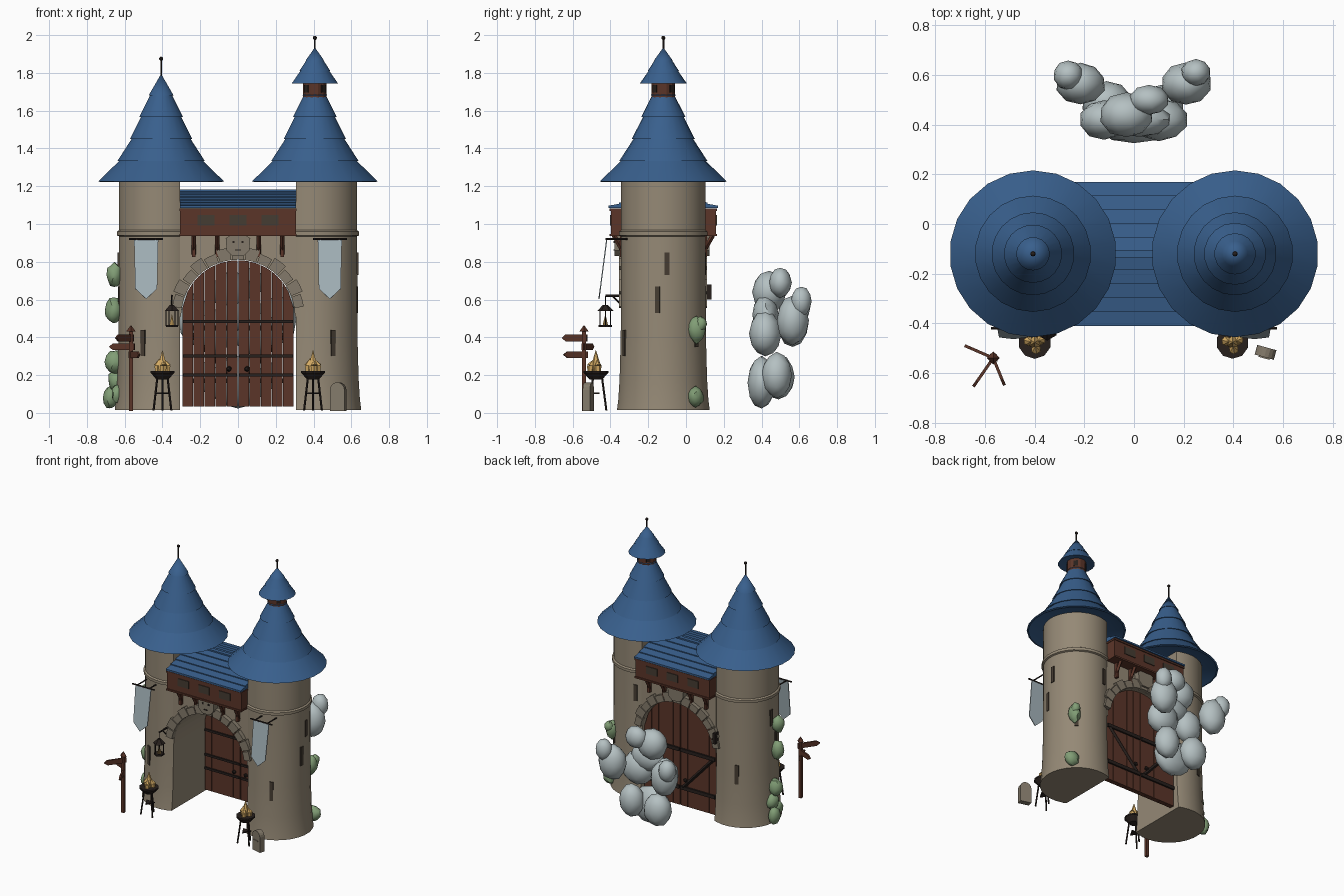
import bpy, bmesh, math, random
from mathutils import Matrix, Vector

if "Cube" in bpy.data.objects:
    bpy.data.objects.remove(bpy.data.objects["Cube"])

random.seed(4)
COLOURS = {
    "stone": (.30, .25, .18), "trim_stone": (.23, .195, .145), "roof_blue": (.04, .115, .265),
    "wood": (.105, .036, .022), "dark_iron": (.02, .014, .012), "slit_brown": (.06, .045, .032),
    "smoke_grey": (.46, .53, .54), "banner_grey": (.38, .46, .50), "leaf_green": (.22, .34, .18),
    "flame": (.68, .42, .13)}
MATS = {}
for key, c in COLOURS.items():
    MATS[key] = bpy.data.materials.new(key)
    MATS[key].diffuse_color = (*c, 1)

TX, TY = .407, -.12        # tower centre
T = Matrix.Translation


def finish(bm, name, mat, smooth=False):
    bmesh.ops.recalc_face_normals(bm, faces=bm.faces)
    me = bpy.data.meshes.new(name)
    bm.to_mesh(me)
    bm.free()
    me.materials.append(MATS[mat])
    ob = bpy.data.objects.new(name, me)
    bpy.context.collection.objects.link(ob)
    if smooth:
        bpy.ops.object.select_all(action='DESELECT')
        ob.select_set(True)
        bpy.context.view_layer.objects.active = ob
        bpy.ops.object.shade_smooth_by_angle(angle=math.radians(40))
    return ob


def box(bm, c, s, rot=Matrix()):
    bmesh.ops.create_cube(bm, size=1, matrix=T(c) @ rot @ Matrix.Diagonal((*s, 1)))


def bar(bm, a, b, r, n=6, r2=None):
    a, b = Vector(a), Vector(b)
    q = (b - a).to_track_quat('Z', 'Y').to_matrix().to_4x4()
    bmesh.ops.create_cone(bm, cap_ends=True, segments=n, radius1=r, radius2=r if r2 is None else r2,
                          depth=(b - a).length, matrix=T((a + b) / 2) @ q)


def prism(bm, pts, d0, d1, m=Matrix()):
    """Polygon in x,z pushed along y."""
    v0 = [bm.verts.new(m @ Vector((x, d0, z))) for x, z in pts]
    v1 = [bm.verts.new(m @ Vector((x, d1, z))) for x, z in pts]
    bm.faces.new(v0)
    bm.faces.new(v1[::-1])
    for i in range(len(pts)):
        j = (i + 1) % len(pts)
        bm.faces.new((v0[i], v0[j], v1[j], v1[i]))


def revolve(bm, prof, n, cx, cy):
    """Profile of (radius, z) turned round a vertical axis, with caps."""
    rings = []
    for r, z in prof:
        if r == 0:
            rings.append([bm.verts.new((cx, cy, z))] * n)
        else:
            rings.append([bm.verts.new((cx + r * math.cos(2 * math.pi * (i + .5) / n),
                                        cy + r * math.sin(2 * math.pi * (i + .5) / n), z)) for i in range(n)])
    for a, b in zip(rings, rings[1:]):
        for i in range(n):
            j = (i + 1) % n
            bm.faces.new(list(dict.fromkeys((a[i], a[j], b[j], b[i]))))
    for ring, (r, z) in ((rings[0], prof[0]), (rings[-1], prof[-1])):
        if r:
            bm.faces.new(ring)


def arc(r, a0, a1, n, z=.51):
    return [(r * math.cos(math.radians(a0 + (a1 - a0) * i / n)),
             z + r * math.sin(math.radians(a0 + (a1 - a0) * i / n))) for i in range(n + 1)]


# Towers, sliced flat where they face the gate passage
body = [(.247, .015), (.24, .07), (.233, .18), (.227, .40), (.225, .935), (.236, .94), (.236, .96),
        (.225, .967), (.225, 1.24)]
for s, side in ((-1, "left"), (1, "right")):
    bm = bmesh.new()
    revolve(bm, body, 28, s * TX, TY)
    cut = bmesh.ops.bisect_plane(bm, geom=bm.verts[:] + bm.edges[:] + bm.faces[:], plane_co=(s * .307, 0, 0),
                                 plane_no=(-s, 0, 0), clear_outer=True)["geom_cut"]
    bmesh.ops.contextual_create(bm, geom=[e for e in cut if isinstance(e, bmesh.types.BMEdge)])
    finish(bm, side + "_tower", "stone", True)

# Tiered cone roofs
tiers = [(.215, 1.262), (.325, 1.222), (.336, 1.226), (.222, 1.336), (.234, 1.333), (.156, 1.453), (.167, 1.450),
         (.106, 1.57), (.117, 1.567), (.058, 1.683)]
bm = bmesh.new()
revolve(bm, tiers + [(.067, 1.680), (0, 1.795)], 22, -TX, TY)
finish(bm, "left_tower_roof", "roof_blue", True)
bm = bmesh.new()
revolve(bm, tiers + [(.067, 1.680), (.06, 1.69)], 22, TX, TY)
finish(bm, "right_tower_roof", "roof_blue", True)
bm = bmesh.new()
revolve(bm, [(.065, 1.67), (.065, 1.76)], 12, TX, TY)
finish(bm, "turret_neck", "wood")
bm = bmesh.new()
revolve(bm, [(.06, 1.755), (.125, 1.743), (.077, 1.812), (.083, 1.81), (.045, 1.868), (.05, 1.865), (0, 1.935)],
        18, TX, TY)
finish(bm, "turret_roof", "roof_blue", True)
bm = bmesh.new()
for x, z in ((-TX, 1.875), (TX, 1.985)):
    bar(bm, (x, TY, z - .11), (x, TY, z), .005)
    bmesh.ops.create_uvsphere(bm, u_segments=8, v_segments=6, radius=.011, matrix=T((x, TY, z)))
for k in range(4):
    a = math.pi * (k + .5) / 2
    box(bm, (TX + .063 * math.cos(a), TY + .063 * math.sin(a), 1.715), (.008, .03, .04), Matrix.Rotation(a, 4, 'Z'))
finish(bm, "spires_and_turret_windows", "dark_iron")

# Gate wall with arched opening, and voussoirs on both faces
bm = bmesh.new()
prism(bm, [(.308, .51), (.308, 1.085), (-.308, 1.085), (-.308, .51)] + arc(.302, 180, 0, 20), -.324, .084)
finish(bm, "gate_wall", "stone")
bm = bmesh.new()
for y0, y1 in ((-.355, -.315), (.075, .112)):
    for k in range(13):
        a = 8 + k * 164 / 13
        out = .352 + (.015 if k % 2 else 0)
        prism(bm, arc(out, a + .6, a + 12, 2) + arc(.301, a + 12, a + .6, 2), y0, y1)
shield = [(-.065, .925), (-.03, .945), (.03, .945), (.065, .925), (.06, .86), (.03, .83), (-.03, .83), (-.06, .86)]
prism(bm, shield, -.378, -.32)
prism(bm, shield, .08, .125)
finish(bm, "arch_stones", "trim_stone")

# Plank doors
bm = bmesh.new()
for s in (-1, 1):
    for k in range(5):
        x0, x1 = .003 + k * .0588, .0595 + k * .0588
        top = [(s * x, .51 + math.sqrt(max(.298 ** 2 - x * x, 0))) for x in (x1, (x0 + x1) / 2, x0)]
        prism(bm, [(s * x0, .035), (s * x1, .035)] + top, .03, .065)
finish(bm, "gate_doors", "wood")
bm = bmesh.new()
for s in (-1, 1):
    for z in (.20, .30, .485):
        box(bm, (s * .148, .026, z), (.285, .012, .016))
    for z in (.17, .45):
        box(bm, (s * .148, .07, z), (.285, .014, .025))
    bar(bm, (s * .27, .07, .44), (s * .03, .07, .18), .012, 4)
    for y in (.022, .075):
        bmesh.ops.create_icosphere(bm, subdivisions=1, radius=.016, matrix=T((s * .048, y, .233)))
    box(bm, (s * .024, -.38, .905), (.012, .006, .012))
box(bm, (0, -.38, .862), (.03, .006, .006))
finish(bm, "door_fittings", "dark_iron")

# Overhanging timber galleries, front and back
wood, dark, trim = bmesh.new(), bmesh.new(), bmesh.new()
for d in (-1, 1):
    box(wood, (0, TY + d * .238, 1.01), (.612, .08, .145))
    for z in (.942, 1.075):
        box(trim, (0, TY + d * .241, z), (.618, .088, .012))
    for x in (-.17, 0, .17):
        box(dark, (x, TY + d * .279, 1.02), (.09, .008, .055))
    for x in (-.235, -.11, .11, .235):
        bar(trim, (x, TY + d * .262, .94), (x, TY + d * .205, .84), .012, 4)
        box(trim, (x, TY + d * .215, .885), (.018, .03, .12))
finish(wood, "galleries", "wood")
finish(trim, "gallery_brackets", "wood")
finish(dark, "gallery_windows", "slit_brown")

# Stepped gable roof over the gate
half = []
for k in range(5):
    y0, y1, z = .29 - k * .056, .29 - (k + 1) * .056, 1.085 + k * .0165
    half += [(y0, z), (y0, z + .012), (y1, z + .022)]
prof = half + [(-y, z) for y, z in half[::-1]]
prof = [(TY + y, z) for y, z in prof]
bm = bmesh.new()
prism(bm, prof, -.308, .308, Matrix.Rotation(math.pi / 2, 4, 'Z'))
box(bm, (0, TY, 1.172), (.616, .03, .02))
finish(bm, "gate_roof", "roof_blue")

# Arrow slits: tower side, angle round the tower, height, size
bm = bmesh.new()
for s, a, z, h in ((-1, 245, .37, .14), (1, 295, .37, .14), (1, 5, .79, .12), (1, -8, .60, .14), (1, 50, .42, .14),
                   (1, 105, .79, .12), (-1, 110, .40, .14), (-1, 175, .79, .12), (-1, 188, .60, .14)):
    a = math.radians(a)
    r = .2255 if z > .5 else .229
    box(bm, (s * TX + r * math.cos(a), TY + r * math.sin(a), z), (.009, .026, h), Matrix.Rotation(a, 4, 'Z'))
finish(bm, "arrow_slits", "slit_brown")

# Hanging banners with poles
cloth, pole = bmesh.new(), bmesh.new()
for s in (-1, 1):
    x = s * .486
    prism(cloth, [(-.064, 0), (.064, 0), (.058, -.26), (0, -.315), (-.058, -.26)], -.003, .003,
          T((x, -.42, .915)) @ Matrix.Rotation(-.13, 4, 'X'))
    bar(pole, (x - .09, -.42, .92), (x + .09, -.42, .92), .006)
    for dx in (-.05, .05):
        bar(pole, (x + dx, -.425, .92), (x + dx, -.31, .92), .005)
finish(cloth, "banners", "banner_grey")

# Lantern on a wall arm, and a small bracket behind the gate
LX, LY = -.35, -.427
bar(pole, (LX, -.31, .62), (LX, LY, .62), .006)
bar(pole, (LX, -.33, .56), (LX, -.39, .62), .004)
bar(pole, (LX, LY, .62), (LX, LY, .565), .003)
bar(pole, (LX, LY, .54), (LX, LY, .572), .043, 6, .012)
bar(pole, (LX, LY, .455), (LX, LY, .465), .036, 6)
for k in range(6):
    a = k * math.pi / 3
    p = (LX + .032 * math.cos(a), LY + .032 * math.sin(a))
    bar(pole, (*p, .46), (*p, .545), .003, 4)
box(pole, (-.325, .11, .64), (.02, .05, .08))
finish(pole, "poles_and_lantern", "dark_iron")

# Braziers, with all flames
iron, fire = bmesh.new(), bmesh.new()
bar(fire, (LX, LY, .465), (LX, LY, .525), .014, 6, 0)
for x in (-.4, .397):
    y = -.477
    for k in range(3):
        a = math.radians(90 + 120 * k)
        c, n = math.cos(a), math.sin(a)
        bar(iron, (x + .055 * c, y + .055 * n, .012), (x + .03 * c, y + .03 * n, .2), .006, 5)
    bar(iron, (x, y, .178), (x, y, .212), .035, 10, .065)
    bar(iron, (x, y, .212), (x, y, .222), .066, 10)
    bar(iron, (x, y, .1), (x, y, .108), .04, 3)
    for dx, dy, h, r in ((0, 0, .335, .026), (.025, .01, .28, .02), (-.025, .005, .29, .02), (.005, -.028, .28, .02)):
        bar(fire, (x + dx, y + dy, .222), (x + dx, y + dy, .25), r * .8, 6, r)
        bar(fire, (x + dx, y + dy, .25), (x + dx * .6, y + dy * .6, h), r, 6, 0)
finish(iron, "braziers", "dark_iron")
finish(fire, "flames", "flame")

# Signpost with three pointed boards
SX, SY = -.567, -.54
bm = bmesh.new()
box(bm, (SX, SY, .22), (.022, .022, .42))
bar(bm, (SX, SY, .43), (SX, SY, .465), .026, 4, 0)
for dx, dy, z in ((-.08, -.115, .397), (.045, -.11, .308), (-.115, .05, .350)):
    n = math.hypot(dx, dy)
    prism(bm, [(-.02, -.018), (n - .025, -.018), (n, 0), (n - .025, .018), (-.02, .018)], -.006, .006,
          T((SX, SY, z)) @ Matrix.Rotation(math.atan2(dy, dx), 4, 'Z'))
finish(bm, "signpost", "wood")

# Rounded milestone
bm = bmesh.new()
m = T((.53, -.517, 0)) @ Matrix.Rotation(-.27, 4, 'Z')
prism(bm, [(-.04, .01), (.04, .01)] + arc(.04, 0, 180, 8, .122), -.02, .02, m)
box(bm, m @ Vector((0, -.022, .09)), (.045, .006, .006), Matrix.Rotation(-.27, 4, 'Z'))
finish(bm, "milestone", "trim_stone")


def blobs(name, mat, items, jitter):
    bm = bmesh.new()
    for x, y, z, rx, ry, rz in items:
        new = bmesh.ops.create_icosphere(bm, subdivisions=2, radius=1)["verts"]
        for v in new:
            v.co *= 1 + random.uniform(-jitter, jitter)
            v.co = Vector((x + v.co.x * rx, y + v.co.y * ry, z + v.co.z * rz))
    finish(bm, name, mat, True)


# Puffy cloud trail behind the gate
blobs("smoke_puffs", "smoke_grey", [
    (-.265, .60, .56, .06, .06, .08), (-.215, .565, .48, .10, .085, .13), (.25, .61, .59, .06, .055, .08),
    (.21, .565, .49, .10, .085, .13), (.06, .50, .69, .08, .06, .08), (-.03, .44, .64, .11, .09, .11),
    (-.12, .42, .43, .10, .08, .12), (.10, .42, .42, .12, .085, .12), (0, .40, .16, .15, .075, .14),
    (.11, .48, .20, .09, .08, .12), (-.11, .49, .19, .10, .085, .12), (.02, .42, .52, .13, .07, .10)], .03)

# Ivy clumps on the towers
blobs("ivy", "leaf_green", [
    (-.655, -.15, .73, .04, .045, .065), (-.66, -.14, .545, .045, .045, .07), (-.655, -.12, .27, .05, .05, .065),
    (-.64, -.10, .17, .05, .05, .06), (-.675, -.08, .08, .04, .05, .06), (-.64, -.17, .10, .03, .04, .05),
    (.57, .055, .44, .04, .045, .07), (.58, .08, .47, .03, .03, .04), (.59, .05, .085, .055, .045, .055)], .10)

for m in bpy.data.materials:
    if m.users and not m.is_grease_pencil:
        m.use_nodes = True
        m.node_tree.nodes["Principled BSDF"].inputs["Base Color"].default_value = m.diffuse_color
